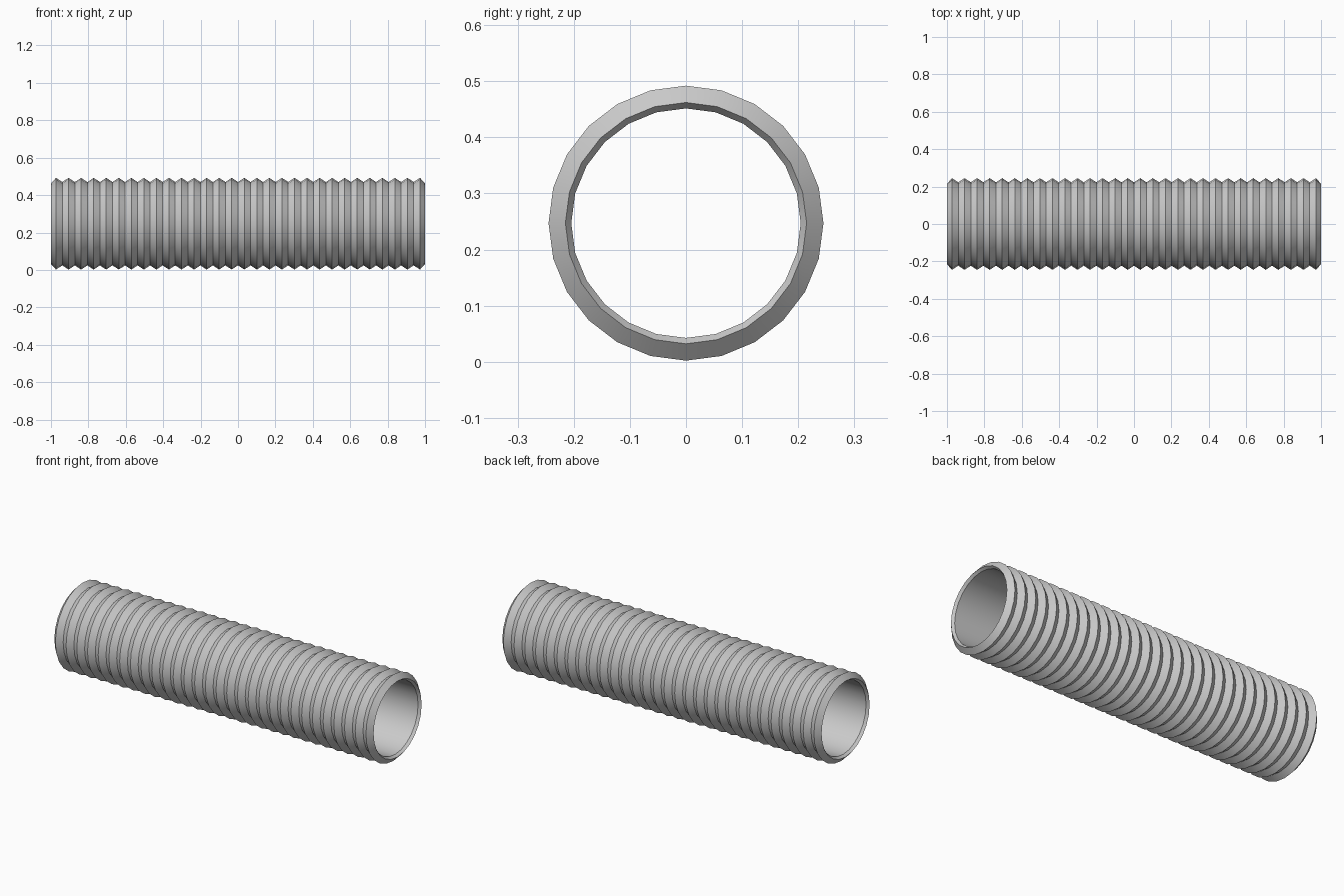
import bpy
import bmesh
import math

cube = bpy.data.objects.get("Cube")
if cube:
    bpy.data.objects.remove(cube, do_unlink=True)

SIDES = 24
RIBS = 30
PEAK_R, VALLEY_R, RIM_R, BORE_R = 0.245, 0.223, 0.215, 0.2045
FIRST_PEAK = -0.973
CENTRE_Z = 0.247
pitch = -2 * FIRST_PEAK / (RIBS - 1)

# Closed wall profile (x, radius): rim, ribs, rim, then the bore
profile = [(-1, RIM_R)]
for i in range(RIBS):
    x = FIRST_PEAK + i * pitch
    profile.append((x, PEAK_R))
    if i < RIBS - 1:
        profile.append((x + pitch / 2, VALLEY_R))
profile += [(1, RIM_R), (0.985, BORE_R), (-0.985, BORE_R)]

# Revolve the profile round the x axis
bm = bmesh.new()
rings = []
for x, r in profile:
    ring = []
    for k in range(SIDES):
        a = math.tau * k / SIDES
        ring.append(bm.verts.new((x, r * math.cos(a), r * math.sin(a))))
    rings.append(ring)
for i, ring in enumerate(rings):
    following = rings[(i + 1) % len(rings)]
    for k in range(SIDES):
        n = (k + 1) % SIDES
        bm.faces.new((ring[k], following[k], following[n], ring[n]))
bmesh.ops.recalc_face_normals(bm, faces=bm.faces)

mesh = bpy.data.meshes.new("corrugated_pipe")
bm.to_mesh(mesh)
bm.free()
pipe = bpy.data.objects.new("corrugated_pipe", mesh)
pipe.location.z = CENTRE_Z
bpy.context.collection.objects.link(pipe)

# Light grey plastic
grey = bpy.data.materials.new("light_grey")
grey.use_nodes = True
colour = (0.6, 0.6, 0.6, 1)
grey.diffuse_color = colour
grey.node_tree.nodes["Principled BSDF"].inputs["Base Color"].default_value = colour
mesh.materials.append(grey)

# Smooth round the pipe, crisp along the ribs
bpy.ops.object.select_all(action="DESELECT")
pipe.select_set(True)
bpy.context.view_layer.objects.active = pipe
bpy.ops.object.shade_smooth_by_angle(angle=math.radians(30))
